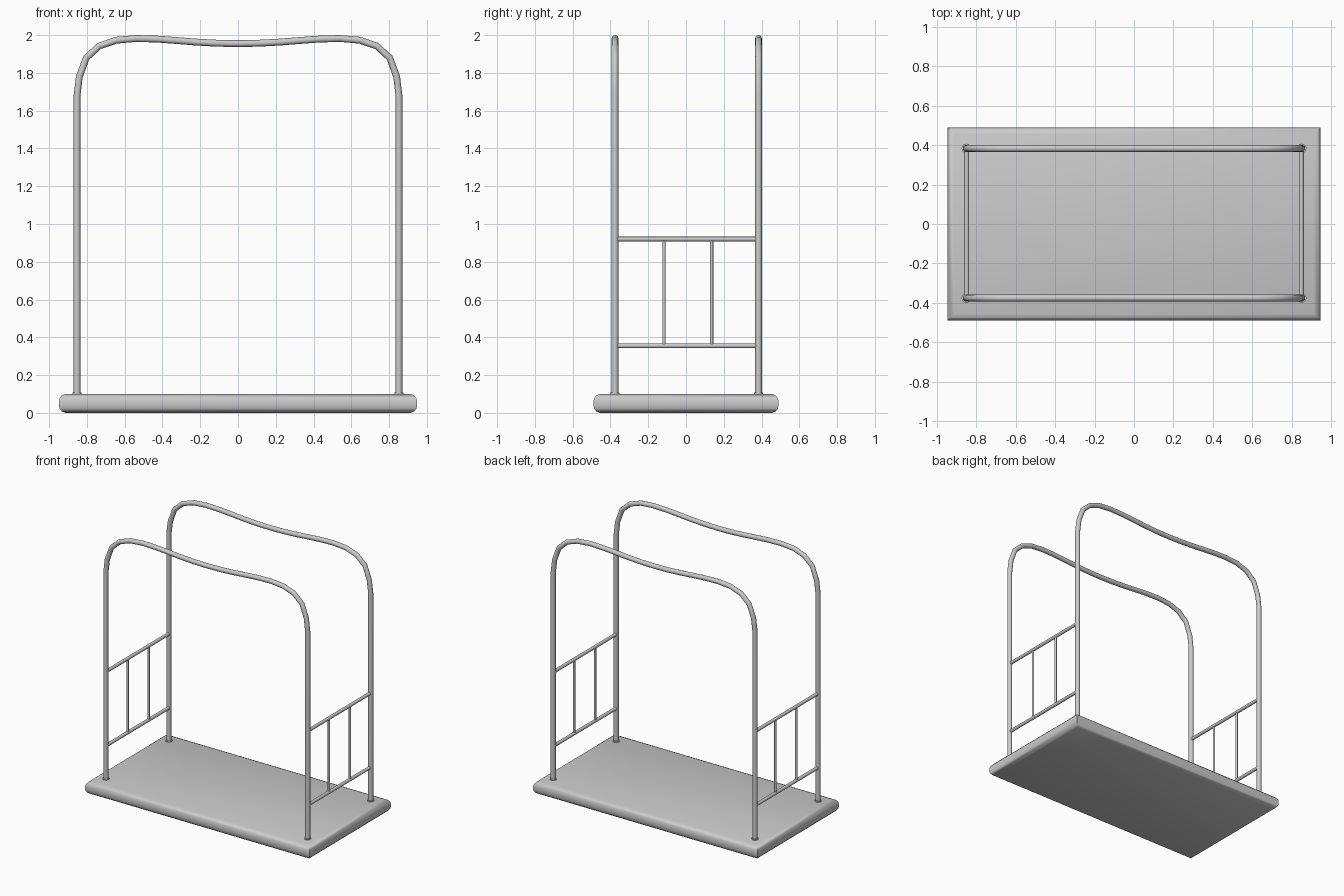
import bpy, bmesh, math

if "Cube" in bpy.data.objects:
    bpy.data.objects.remove(bpy.data.objects["Cube"])

POST_X, POST_Y = 0.852, (-0.376, 0.384)


def smooth(obj, angle=40):
    bpy.ops.object.select_all(action='DESELECT')
    obj.select_set(True)
    bpy.context.view_layer.objects.active = obj
    bpy.ops.object.shade_smooth_by_angle(angle=math.radians(angle))


def tube(name, points, radius, res=4):
    """Round tube swept along straight segments, converted to a mesh."""
    cu = bpy.data.curves.new(name, 'CURVE')
    cu.dimensions = '3D'
    cu.bevel_depth = radius
    cu.bevel_resolution = res
    cu.use_fill_caps = True
    sp = cu.splines.new('POLY')
    sp.points.add(len(points) - 1)
    for p, co in zip(sp.points, points):
        p.co = (*co, 1)
    obj = bpy.data.objects.new(name, cu)
    bpy.context.collection.objects.link(obj)
    bpy.ops.object.select_all(action='DESELECT')
    obj.select_set(True)
    bpy.context.view_layer.objects.active = obj
    bpy.ops.object.convert(target='MESH')
    obj = bpy.context.object
    smooth(obj)
    return obj


# Platform: rounded edge profile (inset, z) with mitred corners
profile = [(0.035, 0.0), (0.015, 0.008), (0.004, 0.022), (0, 0.04), (0, 0.06),
           (0.004, 0.078), (0.015, 0.092), (0.035, 0.10)]
bm = bmesh.new()
rings = [[bm.verts.new((sx * (0.948 - d), sy * (0.49 - d), z))
          for sx, sy in ((-1, -1), (1, -1), (1, 1), (-1, 1))] for d, z in profile]
for a, b in zip(rings, rings[1:]):
    for i in range(4):
        j = (i + 1) % 4
        bm.faces.new((a[i], a[j], b[j], b[i]))
bm.faces.new(rings[0][::-1])
bm.faces.new(rings[-1])
mesh = bpy.data.meshes.new("platform")
bm.to_mesh(mesh)
bm.free()
platform = bpy.data.objects.new("platform", mesh)
bpy.context.collection.objects.link(platform)
smooth(platform)

# Hoops: right half of the path, mirrored to the left
half = [(POST_X, 0.09), (POST_X, 1.68), (0.84, 1.78), (0.803, 1.88), (0.735, 1.942),
        (0.645, 1.973), (0.54, 1.982), (0.43, 1.979), (0.32, 1.971), (0.22, 1.963),
        (0.11, 1.957)]
path = half + [(0, 1.955)] + [(-x, z) for x, z in reversed(half)]
for label, y in zip(("front", "back"), POST_Y):
    tube(label + "_hoop", [(x, y, z) for x, z in path], 0.018)
    for sx in (-1, 1):
        tube(label + "_post_collar",
             [(sx * POST_X, y, 0.095), (sx * POST_X, y, 0.108)], 0.024)

# End guards: two rails and two spindles on each end
for side, x in (("left", -0.85), ("right", 0.85)):
    for z in (0.355, 0.92):
        tube(side + "_rail", [(x, POST_Y[0], z), (x, POST_Y[1], z)], 0.0125)
    for y in (-0.117, 0.136):
        tube(side + "_spindle", [(x, y, 0.355), (x, y, 0.92)], 0.0085)
